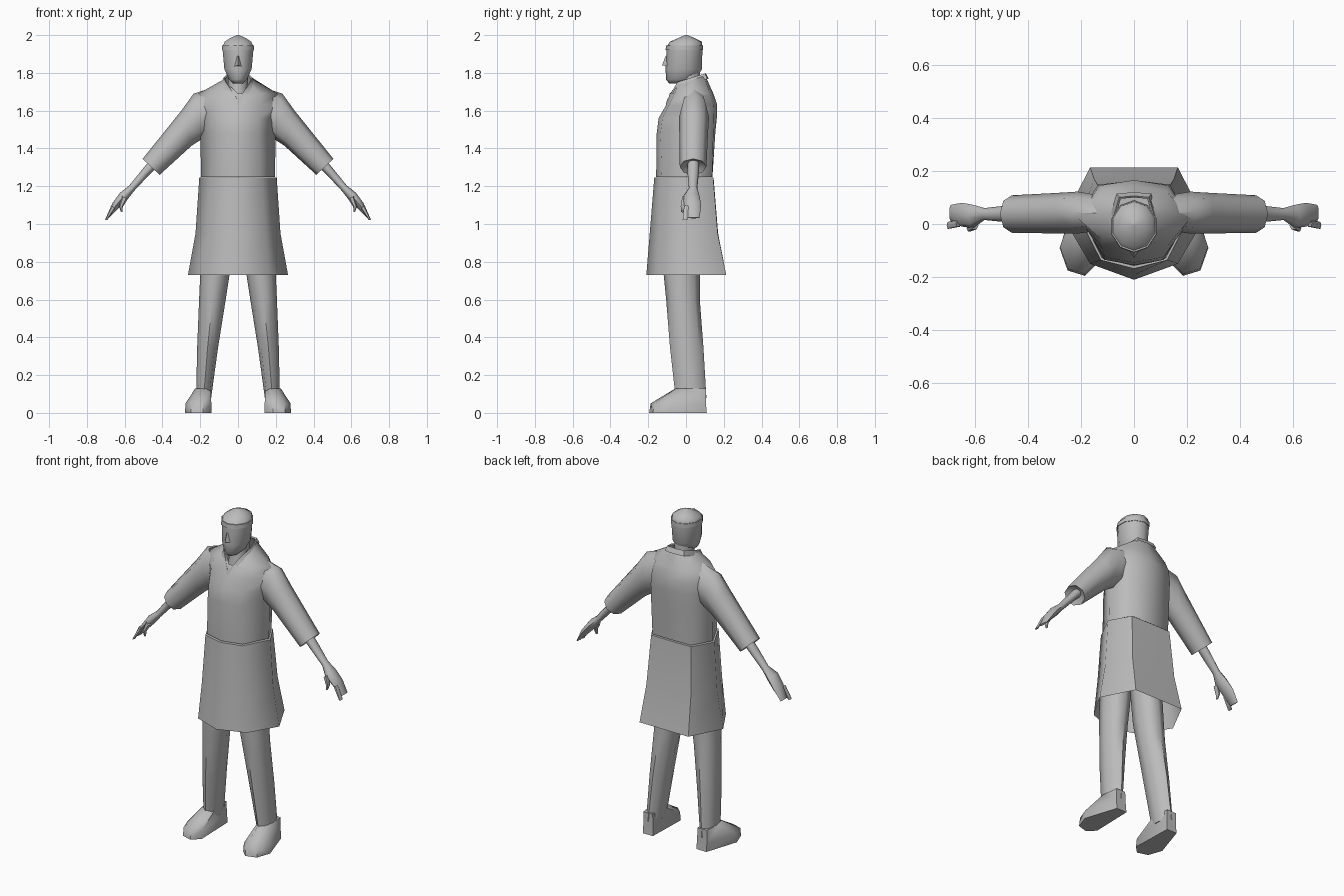
import bpy, bmesh
from math import sin, cos, pi

cube = bpy.data.objects.get("Cube")
if cube:
    bpy.data.objects.remove(cube, do_unlink=True)

grey = bpy.data.materials.new("plain_grey")
grey.use_nodes = True
GREY = (0.5, 0.5, 0.5, 1)
grey.diffuse_color = GREY
grey.node_tree.nodes["Principled BSDF"].inputs["Base Color"].default_value = GREY


def loft(name, rings, start=True, end=True, mirror=False, angle=60):
    """Skin a list of closed rings, optionally closing the ends."""
    bm = bmesh.new()
    loops = [[bm.verts.new(p) for p in ring] for ring in rings]
    for a, b in zip(loops, loops[1:]):
        for i in range(len(a)):
            j = (i + 1) % len(a)
            bm.faces.new((a[i], a[j], b[j], b[i]))
    if start:
        bm.faces.new(loops[0][::-1])
    if end:
        bm.faces.new(loops[-1])
    bmesh.ops.recalc_face_normals(bm, faces=bm.faces)
    mesh = bpy.data.meshes.new(name)
    bm.to_mesh(mesh)
    bm.free()
    mesh.materials.append(grey)
    ob = bpy.data.objects.new(name, mesh)
    bpy.context.collection.objects.link(ob)
    if mirror:
        ob.modifiers.new("mirror", 'MIRROR').use_mirror_merge = False
    bpy.ops.object.select_all(action='DESELECT')
    ob.select_set(True)
    bpy.context.view_layer.objects.active = ob
    bpy.ops.object.shade_smooth_by_angle(angle=angle * pi / 180)
    return ob


def oval(z, x0, x1, y0, y1, n=8):
    """Horizontal oval ring between the given limits."""
    return [((x0 + x1) / 2 + (x1 - x0) / 2 * sin(2 * pi * i / n),
             (y0 + y1) / 2 - (y1 - y0) / 2 * cos(2 * pi * i / n), z)
            for i in range(n)]


def section(xt, zt, xb, zb, y0, y1, n=8):
    """Limb ring running from a top point to a bottom point, y0 to y1 wide."""
    ring = []
    for i in range(n):
        t = 2 * pi * i / n
        u = (1 - cos(t)) / 2
        ring.append((xt + (xb - xt) * u, (y0 + y1) / 2 + (y1 - y0) / 2 * sin(t),
                     zt + (zb - zt) * u))
    return ring


def body(z, front, fx, fy, side, bx, by, back):
    """Symmetric garment ring: front, front corner, side, back corner, back."""
    half = [(fx, fy, z), (side, 0.02, z), (bx, by, z)]
    return ([(0, front, z)] + half + [(0, back, z)]
            + [(-x, y, h) for x, y, h in reversed(half)])


# Upper robe with an open V neck
neckline = [(0, -.095, 1.65), (.058, -.04, 1.745), (.068, .03, 1.77), (.05, .095, 1.79)]
neckline += [(0, .1, 1.79)] + [(-x, y, z) for x, y, z in neckline[:0:-1]]
loft("robe_top", [
    body(1.25, -.158, .12, -.128, .195, .13, .138, .14),
    body(1.48, -.155, .11, -.135, .2, .135, .145, .155),
    body(1.56, -.145, .11, -.125, .205, .135, .148, .163),
    body(1.63, -.105, .12, -.09, .215, .13, .145, .165),
    body(1.69, -.086, .12, -.06, .21, .12, .125, .145),
    neckline], end=False)

# Flared skirt, open at the hem
loft("robe_skirt", [
    body(.73, -.21, .165, -.15, .265, .165, .213, .213),
    body(.95, -.192, .145, -.142, .225, .15, .168, .17),
    body(1.245, -.168, .125, -.136, .205, .135, .144, .146)], start=False)

# Collar folded around the neck
rim = [(x * 1.12, y - .006 if y < 0 else y * 1.06, z + .006) for x, y, z in neckline]
low = [(x * 1.3, y - .012 if y < 0 else y * 1.2, z - .022) for x, y, z in neckline]
loft("collar", [neckline, rim, low], start=False, end=False)

# Sleeves with hollow cuffs
loft("sleeves", [
    section(.07, 1.745, .1, 1.5, -.02, .1),
    section(.235, 1.69, .19, 1.45, -.036, .122),
    section(.30, 1.6, .245, 1.415, -.036, .118),
    section(.505, 1.345, .415, 1.26, -.033, .108),
    section(.47, 1.34, .425, 1.3, .01, .07)], mirror=True)

# Forearms and hands
loft("arms", [
    section(.44, 1.37, .4, 1.33, .01, .07),
    section(.51, 1.285, .475, 1.255, .008, .068),
    section(.575, 1.205, .55, 1.175, .015, .06),
    section(.625, 1.165, .585, 1.13, -.015, .072),
    section(.665, 1.11, .63, 1.085, -.01, .08),
    section(.695, 1.035, .685, 1.03, .01, .072)], mirror=True)
loft("thumbs", [
    section(.615, 1.15, .585, 1.13, -.022, .01, 6),
    section(.63, 1.095, .61, 1.09, -.03, 0, 6),
    section(.62, 1.065, .612, 1.062, -.026, -.01, 6)], mirror=True)
loft("fingers", [
    section(.67, 1.1, .65, 1.08, -.012, .015, 6),
    section(.705, 1.02, .693, 1.02, -.02, .01, 6)], mirror=True)

# Trouser legs
loft("legs", [
    oval(.08, .142, .222, -.055, .108),
    oval(.35, .105, .216, -.085, .092),
    oval(.6, .065, .206, -.105, .073),
    oval(.73, .045, .2, -.118, .073),
    oval(1.1, .005, .18, -.12, .07)], mirror=True)

# Shoes turned slightly outward
sole = [(.147, .11), (.215, .11), (.28, -.09), (.25, -.175), (.185, -.195), (.14, -.15)]
ankle = [(.152, .105), (.215, .105), (.226, 0), (.207, -.05), (.172, -.055), (.145, -.01)]
loft("shoes", [
    [(x, y, 0) for x, y in sole],
    [(x * .98 + .004, y * .96, .05) for x, y in sole],
    [(x, y, .13) for x, y in ankle]], mirror=True, angle=50)

# Neck and head
loft("neck", [
    oval(1.6, -.07, .07, -.075, .09),
    oval(1.7, -.055, .055, -.05, .075),
    oval(1.82, -.05, .05, -.045, .075)])
loft("head", [
    oval(1.745, -.028, .028, -.09, .01, 10),
    oval(1.765, -.05, .05, -.106, .055, 10),
    oval(1.82, -.076, .076, -.108, .084, 10),
    oval(1.925, -.086, .086, -.103, .087, 10)])

# Cap: band and low crown
loft("cap_band", [
    oval(1.92, -.089, .089, -.108, .09, 10),
    oval(1.945, -.088, .088, -.106, .09, 10)], angle=50)
loft("cap_crown", [
    oval(1.94, -.085, .085, -.103, .087, 10),
    oval(1.965, -.074, .074, -.085, .084, 10),
    oval(1.985, -.042, .042, -.04, .045, 10),
    oval(2.0, -.006, .006, -.006, .006, 10)])

# Nose wedge
loft("nose", [
    [(-.018, -.1, 1.835), (0, -.127, 1.84), (.018, -.1, 1.835)],
    [(-.006, -.1, 1.89), (0, -.108, 1.89), (.006, -.1, 1.89)]], angle=30)
